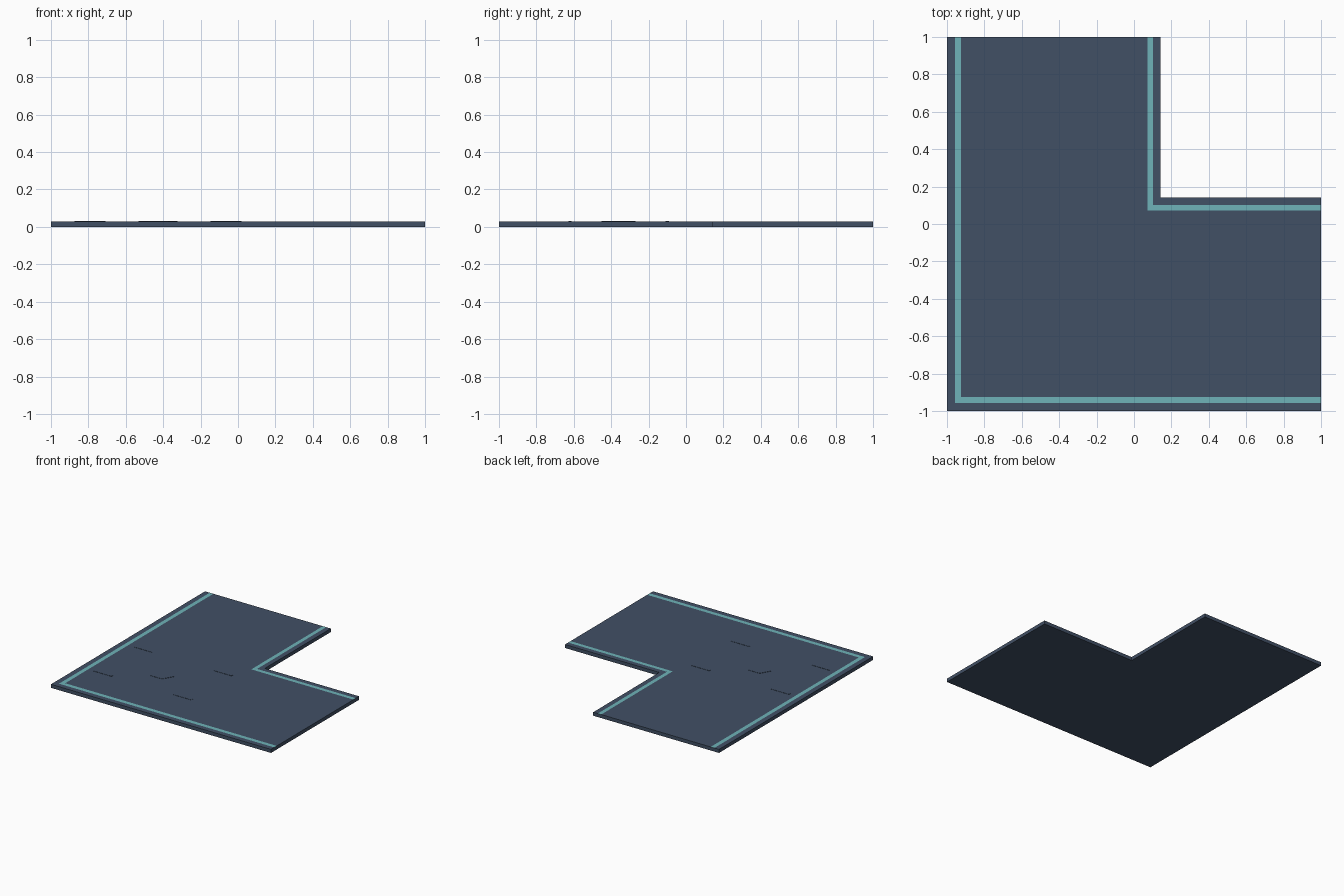
import bpy, bmesh, math
from mathutils import Matrix

if "Cube" in bpy.data.objects:
    bpy.data.objects.remove(bpy.data.objects["Cube"])

def material(name, rgb):
    m = bpy.data.materials.new(name)
    m.diffuse_color = (*rgb, 1)
    m.use_nodes = True
    m.node_tree.nodes["Principled BSDF"].inputs["Base Color"].default_value = m.diffuse_color
    return m

slate = material("slate_blue", (0.053, 0.080, 0.130))
teal = material("teal_stripe", (0.156, 0.450, 0.480))

def finish(name, bm, mats):
    bmesh.ops.recalc_face_normals(bm, faces=bm.faces)
    me = bpy.data.meshes.new(name)
    bm.to_mesh(me)
    bm.free()
    for m in mats:
        me.materials.append(m)
    ob = bpy.data.objects.new(name, me)
    bpy.context.collection.objects.link(ob)
    return ob

TOP, CORNER = 0.029, 0.143
OUT = (-0.957, -0.924)      # outer stripe, same in x and y
INN = (0.071, 0.102)        # inner stripe, same in x and y

# L-shaped corner floor slab
bm = bmesh.new()
outline = [(-1, -1), (1, -1), (1, CORNER), (CORNER, CORNER), (CORNER, 1), (-1, 1)]
face = bm.faces.new([bm.verts.new((x, y, 0)) for x, y in outline])
ext = bmesh.ops.extrude_face_region(bm, geom=[face])
bmesh.ops.translate(bm, vec=(0, 0, TOP), verts=[v for v in ext["geom"] if isinstance(v, bmesh.types.BMVert)])
# cut along the stripe borders, plus the corner so every face is a rectangle
for c in (*OUT, *INN, CORNER):
    for axis in ((1, 0, 0), (0, 1, 0)):
        bmesh.ops.bisect_plane(bm, geom=bm.verts[:] + bm.edges[:] + bm.faces[:],
                               plane_co=(c, c, 0), plane_no=axis, dist=1e-5)

# stripes follow the L on the upper face: outer by lower coordinate, inner likewise by higher
def in_stripe(p):
    low, high = min(p.x, p.y), min(p.x, p.y)
    return OUT[0] < low < OUT[1] or INN[0] < high < INN[1]

for f in bm.faces:
    p = f.calc_center_median()
    if p.z > TOP - 1e-4 and in_stripe(p):
        f.material_index = 1
finish("corner_floor_slab", bm, [slate, teal])

# low hexagonal hub plate, slightly proud of the slab
CX, CY, RISE = -0.428, -0.36, 0.003
bm = bmesh.new()
bmesh.ops.create_cone(bm, cap_ends=True, segments=6, radius1=0.105, radius2=0.105, depth=RISE,
                      matrix=Matrix.Translation((CX, CY, TOP + RISE / 2 - 0.001)) @ Matrix.Rotation(math.pi / 6 * 3, 4, 'Z'))
finish("hexagon_plate", bm, [slate])

# four narrow bars around the hub
for i, (sx, sy) in enumerate([(-1, -1), (1, -1), (-1, 1), (1, 1)]):
    bm = bmesh.new()
    bmesh.ops.create_cube(bm, size=1, matrix=Matrix.Translation(
        (CX + sx * 0.363, CY + sy * 0.26, TOP + RISE / 2 - 0.001)) @ Matrix.Diagonal((0.165, 0.018, RISE, 1)))
    finish(f"floor_bar_{i + 1}", bm, [slate])
